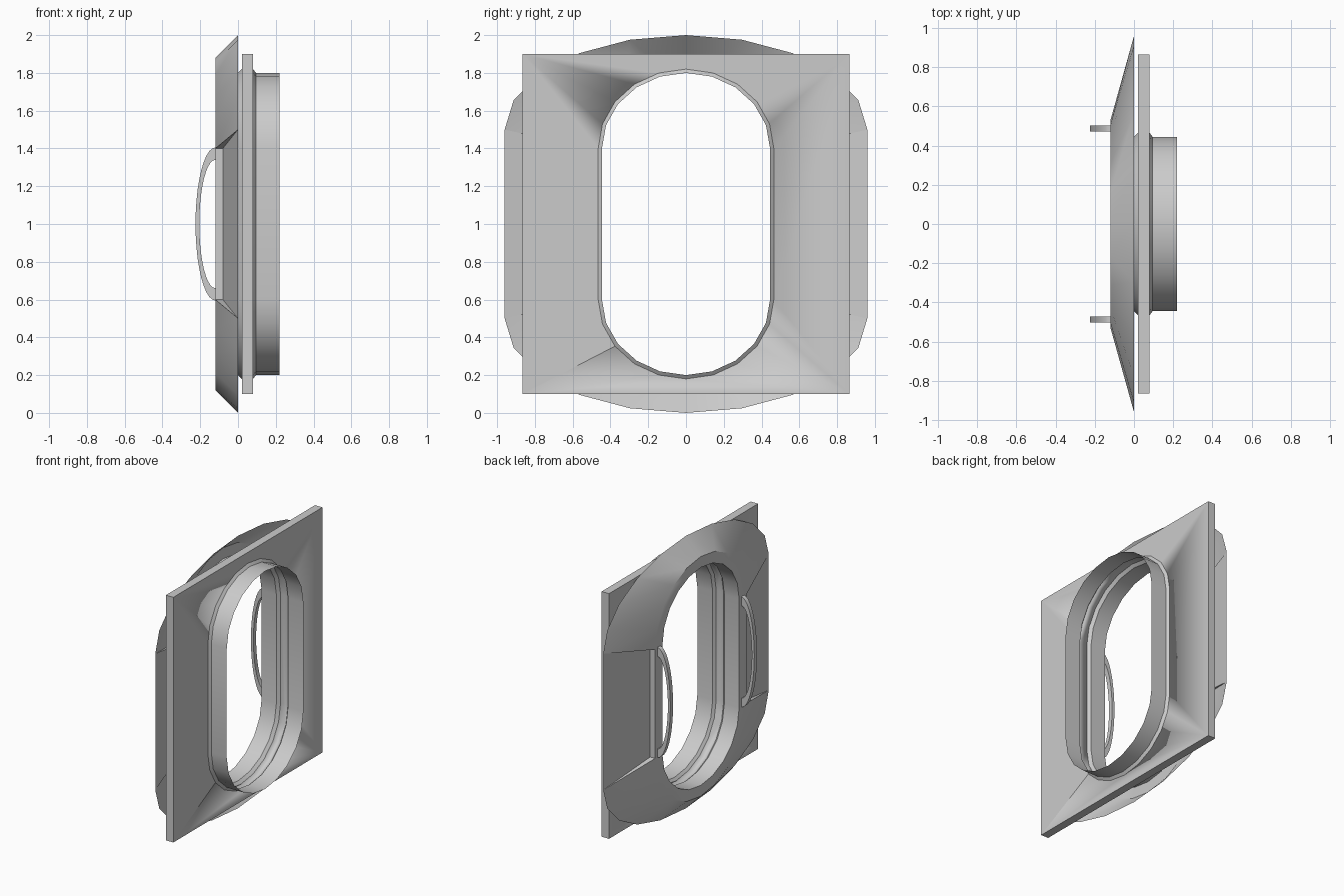
import bpy, bmesh
from math import sin, cos, pi

cube = bpy.data.objects.get("Cube")
if cube:
    bpy.data.objects.remove(cube)

grey = bpy.data.materials.new("light_grey")
grey.use_nodes = True
colour = (0.6, 0.6, 0.6, 1)
grey.diffuse_color = colour
grey.node_tree.nodes["Principled BSDF"].inputs["Base Color"].default_value = colour

STEPS = 10        # segments in each rounded end
MID = 1.0         # height of the centre


def oval(x, half_width, straight, rise):
    """Upright oval: straight sides with half-ellipse ends."""
    pts = []
    for side in (1, -1):
        for i in range(STEPS + 1):
            a = pi * i / STEPS
            pts.append((x, side * half_width * cos(a),
                        MID + side * (straight + rise * sin(a))))
    return pts


def hole(x, grow=0.0):
    return oval(x, 0.445 + grow, 0.4, 0.4 + grow)


def finish(name, bm, angle=30, recalc=True):
    if recalc:
        bmesh.ops.recalc_face_normals(bm, faces=bm.faces)
    mesh = bpy.data.meshes.new(name)
    bm.to_mesh(mesh)
    bm.free()
    ob = bpy.data.objects.new(name, mesh)
    bpy.context.collection.objects.link(ob)
    mesh.materials.append(grey)
    bpy.ops.object.select_all(action='DESELECT')
    ob.select_set(True)
    bpy.context.view_layer.objects.active = ob
    bpy.ops.object.shade_smooth_by_angle(angle=angle * pi / 180)
    return ob


def bridge(bm, a, b, skip=()):
    n = len(a)
    for i in range(n):
        if i not in skip:
            j = (i + 1) % n
            bm.faces.new((a[i], a[j], b[j], b[i]))


def loft(name, loops):
    bm = bmesh.new()
    rings = [[bm.verts.new(p) for p in loop] for loop in loops]
    for a, b in zip(rings, rings[1:]):
        bridge(bm, a, b)
    return finish(name, bm, recalc=False)


# Sloping front bezel with a sunken panel on each straight side
bm = bmesh.new()
outer = [bm.verts.new(p) for p in oval(0, 0.96, 0.5, 0.5)]
rim = [bm.verts.new(p) for p in oval(-0.12, 0.53, 0.4, 0.48)]
lip = [bm.verts.new(p) for p in hole(-0.12)]
gaps = (STEPS, 2 * STEPS + 1)
bridge(bm, outer, rim, skip=gaps)
bridge(bm, rim, lip)
for i in gaps:
    j = (i + 1) % len(outer)
    si, sj = [bm.verts.new((-0.08, rim[k].co.y, rim[k].co.z)) for k in (i, j)]
    bm.faces.new((outer[i], outer[j], sj, si))
    bm.faces.new((si, sj, rim[j], rim[i]))
    bm.faces.new((outer[i], si, rim[i]))
    bm.faces.new((outer[j], rim[j], sj))
finish("front_bezel", bm, recalc=True)

# Thin sleeves lining the opening, flared where they meet the plate
loft("front_sleeve", [hole(-0.12), hole(0), hole(0.02, 0.02)])
loft("rear_collar", [hole(0.08, 0.02), hole(0.095), hole(0.22)])

# Square mounting plate with the opening cut through it
bm = bmesh.new()
bmesh.ops.create_cube(bm, size=1)
for v in bm.verts:
    v.co = (0.05 + v.co.x * 0.06, v.co.y * 1.73, MID + v.co.z * 1.8)
plate = finish("mounting_plate", bm)
bm = bmesh.new()
ends = [[bm.verts.new(p) for p in hole(x, 0.02)] for x in (-0.1, 0.2)]
bridge(bm, *ends)
for end in ends:
    bm.faces.new(end)
cutter = finish("opening_cutter", bm)
cutter.hide_render = True
cut = plate.modifiers.new("opening", 'BOOLEAN')
cut.operation = 'DIFFERENCE'
cut.solver = 'EXACT'
cut.object = cutter
bpy.context.view_layer.objects.active = plate
bpy.ops.object.modifier_apply(modifier=cut.name)
bpy.data.objects.remove(cutter)

# Bowed grab handles on the rim
for name, y in (("left_handle", -0.487), ("right_handle", 0.487)):
    bm = bmesh.new()
    sections = []
    for i in range(21):
        a = pi * i / 20
        sections.append([bm.verts.new((-0.12 - d * sin(a), y + w, MID + h * cos(a)))
                         for d, h, w in ((0.105, 0.405, -0.016), (0.105, 0.405, 0.016),
                                         (0.085, 0.34, 0.016), (0.085, 0.34, -0.016))])
    for a, b in zip(sections, sections[1:]):
        bridge(bm, a, b)
    bm.faces.new(sections[0])
    bm.faces.new(sections[-1])
    finish(name, bm)
